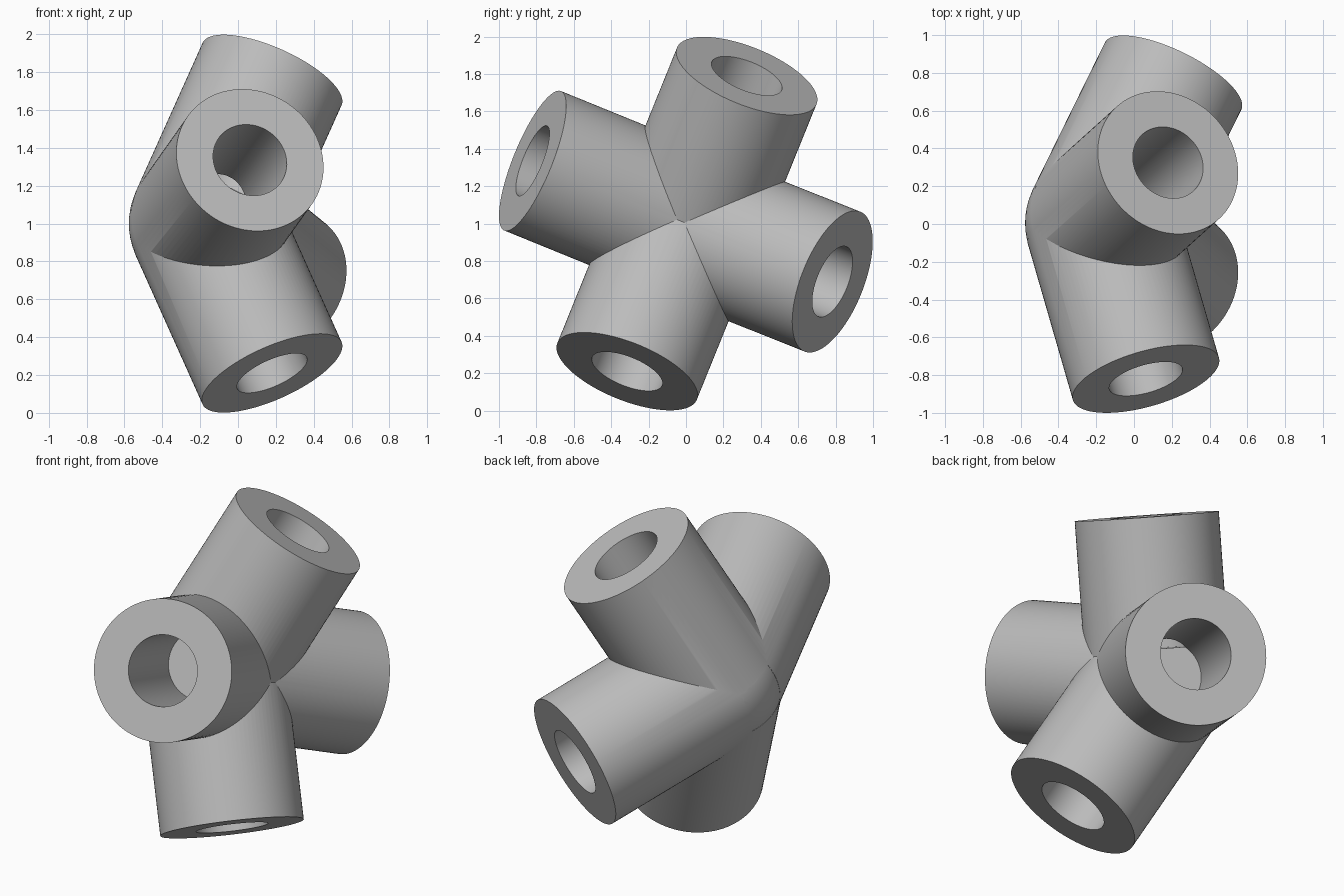
import bpy
import math
from mathutils import Vector

if "Cube" in bpy.data.objects:
    bpy.data.objects.remove(bpy.data.objects["Cube"], do_unlink=True)

CENTRE = Vector((-0.175, 0.005, 1.0))
RADIUS = 0.4025
BORE = 0.2015
BORE_DEPTH = 0.74

# Vector from the hub centre to the middle of each socket's open end
ARMS = {
    "top": Vector((0.355, 0.32, 0.79)),
    "bottom": Vector((0.355, -0.32, -0.79)),
    "back": Vector((0.382, 0.778, -0.31)),
    "front": Vector((0.238, -0.825, 0.336)),
}

grey = bpy.data.materials.new("plain grey")
grey.use_nodes = True
colour = (0.5, 0.5, 0.5, 1)
grey.diffuse_color = colour
grey.node_tree.nodes["Principled BSDF"].inputs["Base Color"].default_value = colour


def rod(name, start, end, radius):
    """Solid cylinder between two points."""
    axis = end - start
    bpy.ops.mesh.primitive_cylinder_add(
        vertices=96, radius=radius, depth=axis.length,
        location=(start + end) / 2,
        rotation=axis.to_track_quat("Z", "Y").to_euler())
    obj = bpy.context.object
    obj.name = name
    obj.data.materials.append(grey)
    return obj


def combine(target, tool, operation):
    """Apply a boolean and remove the tool."""
    tool.hide_render = True
    mod = target.modifiers.new(operation.lower(), "BOOLEAN")
    mod.operation = operation
    mod.solver = "EXACT"
    mod.object = tool
    bpy.context.view_layer.objects.active = target
    bpy.ops.object.modifier_apply(modifier=mod.name)
    bpy.data.objects.remove(tool, do_unlink=True)


# Round hub where the sockets meet
bpy.ops.mesh.primitive_uv_sphere_add(
    segments=64, ring_count=32, radius=RADIUS - 0.001, location=CENTRE,
    rotation=(0, math.pi / 2, 0))
joint = bpy.context.object
joint.name = "four_way_pipe_joint"
joint.data.materials.append(grey)

# Socket bodies
for name, arm in ARMS.items():
    combine(joint, rod(name + "_socket", CENTRE, CENTRE + arm, RADIUS), "UNION")

# Blind round bores with flat floors
for name, arm in ARMS.items():
    direction = arm.normalized()
    end = CENTRE + arm
    bore = rod(name + "_bore", end - direction * BORE_DEPTH, end + direction * 0.1, BORE)
    combine(joint, bore, "DIFFERENCE")

bpy.ops.object.select_all(action="DESELECT")
joint.select_set(True)
bpy.context.view_layer.objects.active = joint
bpy.ops.object.shade_smooth_by_angle(angle=math.radians(20))
